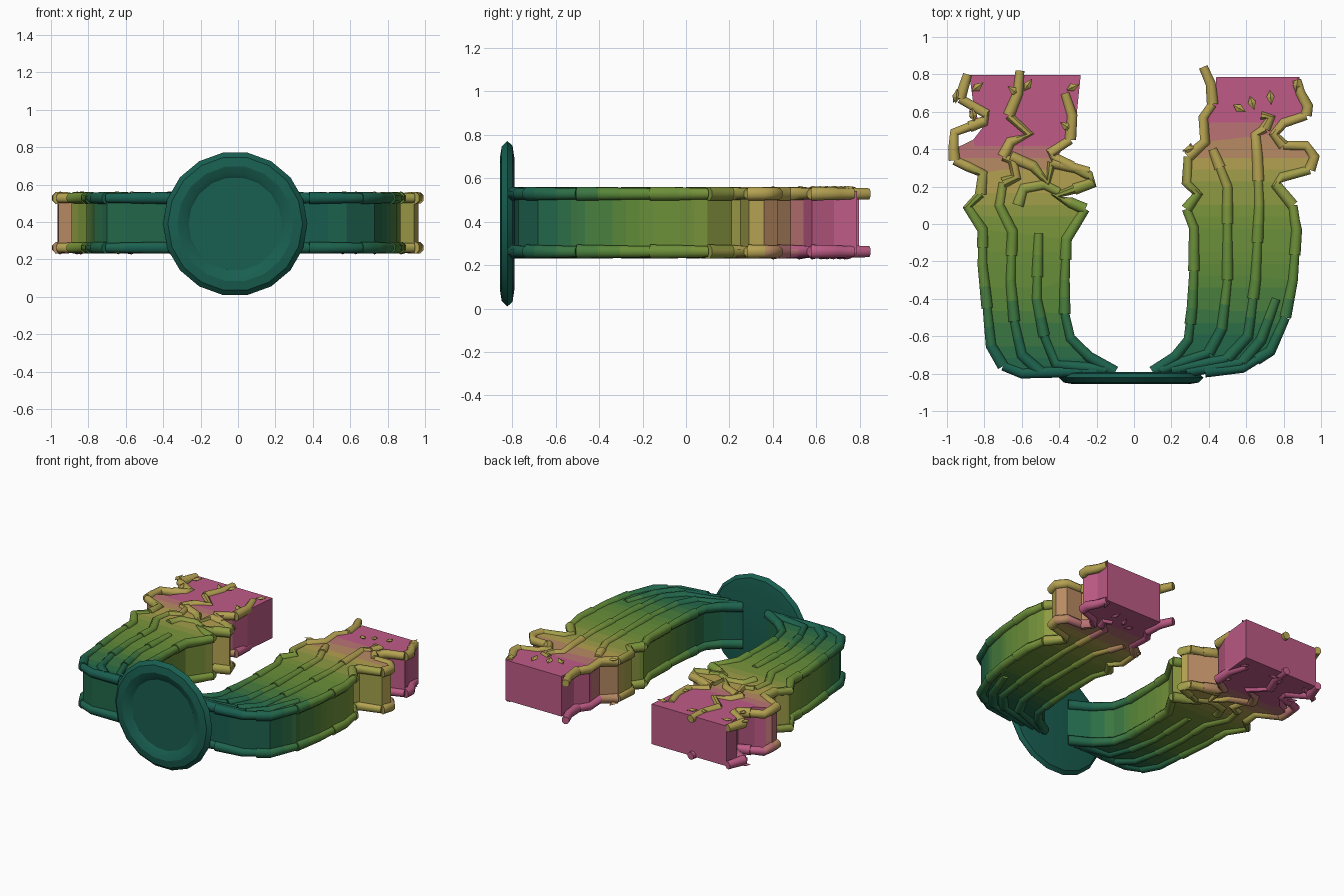
import bpy, bmesh, math, random
from mathutils import Vector

if "Cube" in bpy.data.objects:
    bpy.data.objects.remove(bpy.data.objects["Cube"])

random.seed(4)
Z_LOW, Z_HIGH = 0.262, 0.528

# colour ramp along the arm: teal, green, yellow, pink
STOPS = [(-0.82, (.12, .37, .32)), (-0.62, (.16, .41, .29)), (-0.3, (.36, .53, .23)),
         (0.08, (.47, .58, .24)), (0.33, (.70, .63, .32)), (0.58, (.74, .36, .52))]
STEPS = 18
mats = []
for i in range(STEPS):
    y = -0.82 + 1.4 * i / (STEPS - 1)
    col = STOPS[-1][1]
    for (a, ca), (b, cb) in zip(STOPS, STOPS[1:]):
        if a <= y < b:
            f = (y - a) / (b - a)
            col = [p + (q - p) * f for p, q in zip(ca, cb)]
            break
    m = bpy.data.materials.new("gradient_%02d" % i)
    m.diffuse_color = [c ** 2.2 for c in col] + [1]
    m.use_nodes = True
    m.node_tree.nodes["Principled BSDF"].inputs["Base Color"].default_value = m.diffuse_color
    mats.append(m)


def finish(bm, name, limit=9.0, shift=0.0, smooth=None):
    """Colour each face by its y position and make the object."""
    bmesh.ops.recalc_face_normals(bm, faces=bm.faces)
    for f in bm.faces:
        y = min(f.calc_center_median().y + shift, limit)
        f.material_index = max(0, min(STEPS - 1, round((y + 0.82) / 1.4 * (STEPS - 1))))
    me = bpy.data.meshes.new(name)
    bm.to_mesh(me)
    bm.free()
    ob = bpy.data.objects.new(name, me)
    bpy.context.collection.objects.link(ob)
    for m in mats:
        me.materials.append(m)
    if smooth:
        bpy.ops.object.select_all(action='DESELECT')
        ob.select_set(True)
        bpy.context.view_layer.objects.active = ob
        bpy.ops.object.shade_smooth_by_angle(angle=math.radians(smooth))
    return ob


def body(name, outline, shift):
    """Flat arm slab cut into bands for the gradient."""
    bm = bmesh.new()
    face = bm.faces.new([bm.verts.new((x, y, 0.252)) for x, y in outline])
    ext = bmesh.ops.extrude_face_region(bm, geom=[face])
    top = [v for v in ext['geom'] if isinstance(v, bmesh.types.BMVert)]
    bmesh.ops.translate(bm, verts=top, vec=(0, 0, 0.288))
    bmesh.ops.triangulate(bm, faces=[f for f in bm.faces if len(f.verts) > 4])
    for i in range(24):
        bmesh.ops.bisect_plane(bm, geom=bm.verts[:] + bm.edges[:] + bm.faces[:],
                               plane_co=(0, -0.78 + i * 0.063, 0), plane_no=(0, 1, 0))
    finish(bm, name, shift=shift)


def tube(bm, pts, z, r0, r1, sides=8):
    """One tapering vine piece in a horizontal plane."""
    rings = []
    for i, p in enumerate(pts):
        t = (pts[min(i + 1, len(pts) - 1)] - pts[max(i - 1, 0)]).normalized()
        n = Vector((-t.y, t.x))
        r = r0 + (r1 - r0) * i / (len(pts) - 1)
        rings.append([bm.verts.new((p.x + n.x * r * math.cos(a), p.y + n.y * r * math.cos(a),
                                    z + r * 1.05 * math.sin(a)))
                      for a in [2 * math.pi * (k + .5) / sides for k in range(sides)]])
    for a, b in zip(rings, rings[1:]):
        for k in range(sides):
            bm.faces.new((a[k], a[k - 1], b[k - 1], b[k]))
    bm.faces.new(rings[0])
    bm.faces.new(rings[-1])


def vine(name, path):
    """Overlapping pieces along a path, on the upper and the lower side."""
    pts = [Vector(path[0])]
    for a, b in zip(path, path[1:]):
        a, b = Vector(a), Vector(b)
        n = max(1, round((b - a).length / 0.11))
        pts += [a.lerp(b, (k + 1) / n) for k in range(n)]
    for label, z, limit, shift in (("upper", Z_HIGH, 0.33, 0), ("lower", Z_LOW, 9, 0.04)):
        bm = bmesh.new()
        for i in range(0, len(pts) - 1, 3):
            tube(bm, pts[i:i + 4], z, 0.033, 0.026)
        finish(bm, name + "_" + label, limit, shift, 50)


# medallion: spun profile of radius and depth, 18 sides
bm = bmesh.new()
profile = [(0, -.828), (.25, -.828), (.27, -.842), (.31, -.856), (.36, -.848), (.386, -.822),
           (.365, -.798), (.31, -.79), (0, -.79)]
vs = [bm.verts.new((r, y, 0)) for r, y in profile]
es = [bm.edges.new(p) for p in zip(vs, vs[1:])]
bmesh.ops.spin(bm, geom=vs + es, cent=(0, 0, 0), axis=(0, 1, 0), angle=2 * math.pi, steps=18)
bmesh.ops.remove_doubles(bm, verts=bm.verts, dist=0.0005)
disc = finish(bm, "medallion", limit=-0.8, smooth=25)
disc.location = (-0.015, 0, 0.39)

# left arm edges
l_out = [(-.38, -.79), (-.6, -.8), (-.7, -.76), (-.765, -.65), (-.785, -.45), (-.81, -.22),
         (-.81, -.03), (-.89, .09), (-.82, .16), (-.81, .27), (-.96, .34), (-.965, .4)]
l_in = [(-.1, -.79), (-.24, -.71), (-.34, -.61), (-.37, -.48), (-.37, -.3), (-.36, -.08),
        (-.26, .08), (-.42, .15), (-.22, .22), (-.24, .26), (-.42, .35)]
body("left_arm", l_out + [(-.86, .45), (-.79, .54), (-.86, .65), (-.88, .797), (-.285, .797),
                          (-.31, .55), (-.35, .44)] + l_in[::-1], 0.11)
vine("left_outer_vine", l_out + [(-.96, .49), (-.8, .55), (-.79, .59), (-.93, .67), (-.89, .8)])
vine("left_inner_vine", l_in + [(-.45, .38), (-.34, .45), (-.33, .58), (-.37, .7)])

# right arm edges
r_out = [(.38, -.79), (.58, -.77), (.73, -.68), (.81, -.5), (.85, -.3), (.87, -.03),
         (.86, .02), (.85, .1), (.76, .21), (.79, .25), (.94, .29), (.965, .36),
         (.92, .42), (.8, .42), (.75, .48), (.8, .54), (.92, .58)]
r_in = [(.1, -.79), (.22, -.71), (.29, -.62), (.31, -.45), (.32, -.25), (.32, -.02),
        (.28, .08), (.34, .16), (.28, .22), (.29, .36), (.38, .44)]
body("right_arm", r_out + [(.88, .68), (.885, .787), (.44, .787), (.43, .66), (.37, .57)]
     + r_in[::-1], 0.0)
vine("right_outer_vine", r_out + [(.93, .63), (.89, .7), (.87, .77)])
vine("right_inner_vine", r_in + [(.37, .57), (.42, .64), (.41, .75), (.37, .84)])

# vines lying across the faces of the arms
vine("left_vine_a", [(-.2, -.79), (-.5, -.79), (-.6, -.7), (-.64, -.52), (-.66, -.3),
                     (-.65, -.04), (-.72, .1), (-.7, .22), (-.63, .25), (-.65, .34), (-.7, .36),
                     (-.66, .44), (-.56, .48), (-.67, .58), (-.62, .7), (-.61, .82)])
vine("left_vine_b", [(-.15, -.78), (-.42, -.75), (-.48, -.6), (-.52, -.4), (-.51, -.05)])
vine("left_vine_c", [(-.66, .36), (-.54, .31), (-.46, .22), (-.44, .33), (-.24, .28)])
vine("left_vine_d", [(-.62, .1), (-.59, .19), (-.48, .21), (-.4, .17)])
vine("right_vine_a", [(.14, -.78), (.4, -.69), (.47, -.56), (.5, -.3), (.5, .2), (.42, .4)])
vine("right_vine_b", [(.2, -.78), (.5, -.72), (.61, -.6), (.65, -.3), (.67, .1), (.66, .36),
                      (.65, .48), (.7, .51), (.73, .57), (.68, .58)])
vine("right_vine_c", [(.28, -.79), (.58, -.74), (.68, -.62), (.76, -.4)])

# small thin leaves near the arm ends
spots = [(-.95, .68), (-.84, .73), (-.64, .71), (-.57, .74), (-.33, .73), (-.36, .52),
         (.56, .62), (.63, .65), (.73, .68), (.87, .74), (.3, .4), (-.86, .58)]
for label, z, limit in (("upper", 0.552, .33), ("lower", 0.238, 9)):
    bm = bmesh.new()
    for x, y in spots:
        a = random.uniform(0, 6.28)
        d, n = Vector((math.cos(a), math.sin(a), .15)), Vector((-math.sin(a), math.cos(a), 0))
        c = Vector((x, y, z))
        v = [bm.verts.new(c + o) for o in (d * .045, n * .022, d * -.035, n * -.022,
                                           Vector((0, 0, .012)), Vector((0, 0, -.012)))]
        for k in range(4):
            bm.faces.new((v[k], v[(k + 1) % 4], v[4]))
            bm.faces.new((v[(k + 1) % 4], v[k], v[5]))
    finish(bm, "leaves_" + label, limit)
